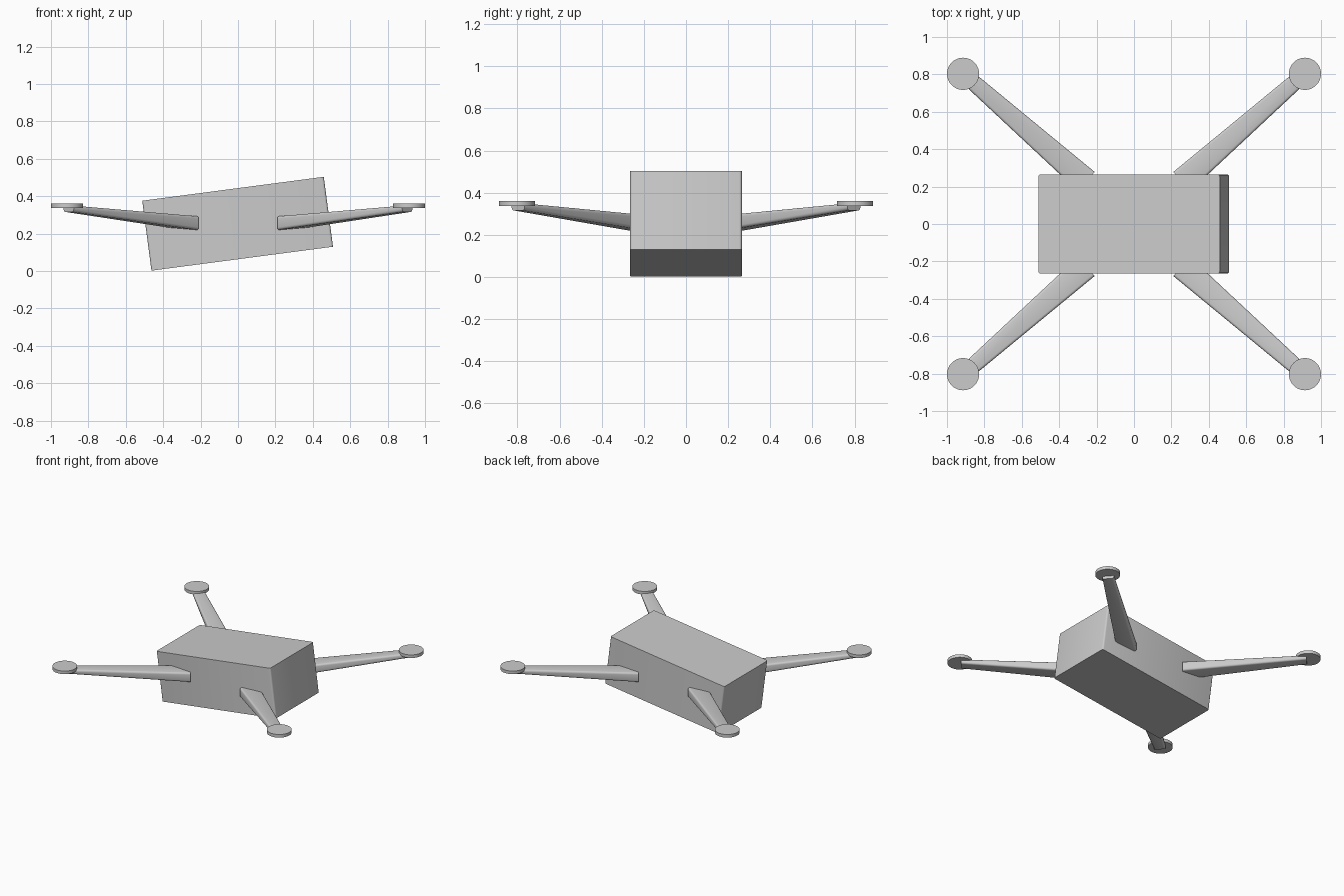
import bpy, bmesh, math
from mathutils import Vector, Matrix

if "Cube" in bpy.data.objects:
    bpy.data.objects.remove(bpy.data.objects["Cube"])

# Single light grey plastic
grey = bpy.data.materials.new("light_grey")
grey.use_nodes = True
COLOUR = (0.6, 0.6, 0.6, 1)
grey.diffuse_color = COLOUR
grey.node_tree.nodes["Principled BSDF"].inputs["Base Color"].default_value = COLOUR


def finish(name, bm):
    bmesh.ops.recalc_face_normals(bm, faces=bm.faces)
    mesh = bpy.data.meshes.new(name)
    bm.to_mesh(mesh)
    bm.free()
    mesh.materials.append(grey)
    obj = bpy.data.objects.new(name, mesh)
    bpy.context.collection.objects.link(obj)
    bpy.ops.object.select_all(action='DESELECT')
    obj.select_set(True)
    bpy.context.view_layer.objects.active = obj
    bpy.ops.object.shade_smooth_by_angle(angle=math.radians(35))
    return obj


def round_edges(bm, axis, radius):
    """Round the edges that run mostly along the axis."""
    edges = [e for e in bm.edges
             if abs((e.verts[1].co - e.verts[0].co).normalized().dot(axis)) > 0.9]
    bmesh.ops.bevel(bm, geom=edges, offset=radius, segments=3,
                    profile=0.5, affect='EDGES')


# Body: tilted box with softened upright edges
bm = bmesh.new()
bmesh.ops.create_cube(bm, size=1)
bmesh.ops.scale(bm, vec=(0.979, 0.53, 0.377), verts=bm.verts)
round_edges(bm, Vector((0, 0, 1)), 0.012)
body = finish("body", bm)
body.location = (-0.002, 0, 0.253)
body.rotation_euler.y = math.radians(-7.5)


# Arm: tapered rounded beam from the body out to a motor pad
def add_arm(name, sx, sy):
    root = Vector((0.255 * sx, 0.227 * sy, 0))
    tip = Vector((0.905 * sx, 0.797 * sy, 0))
    along = (tip - root).normalized()
    side = along.cross(Vector((0, 0, 1)))
    bm = bmesh.new()
    rings = []
    for centre, half, low, high in ((root, 0.068, 0.22, 0.293),
                                    (tip, 0.041, 0.316, 0.35)):
        corners = ((-half, low), (half, low), (half, high), (-half, high))
        rings.append([bm.verts.new(centre + side * s + Vector((0, 0, z)))
                      for s, z in corners])
    a, b = rings
    bm.faces.new(a)
    bm.faces.new(b)
    for i in range(4):
        j = (i + 1) % 4
        bm.faces.new((a[i], a[j], b[j], b[i]))
    round_edges(bm, along, 0.013)
    finish(name, bm)


# Motor pad: thin flat disc on the arm tip
def add_pad(name, sx, sy):
    bm = bmesh.new()
    bmesh.ops.create_cone(bm, cap_ends=True, segments=48, radius1=0.086,
                          radius2=0.086, depth=0.024,
                          matrix=Matrix.Translation((0.914 * sx, 0.803 * sy, 0.349)))
    finish(name, bm)


for sx, side_name in ((1, "left"), (-1, "right")):
    for sy, end_name in ((-1, "front"), (1, "back")):
        add_arm(f"{end_name}_{side_name}_arm", sx, sy)
        add_pad(f"{end_name}_{side_name}_motor_pad", sx, sy)
